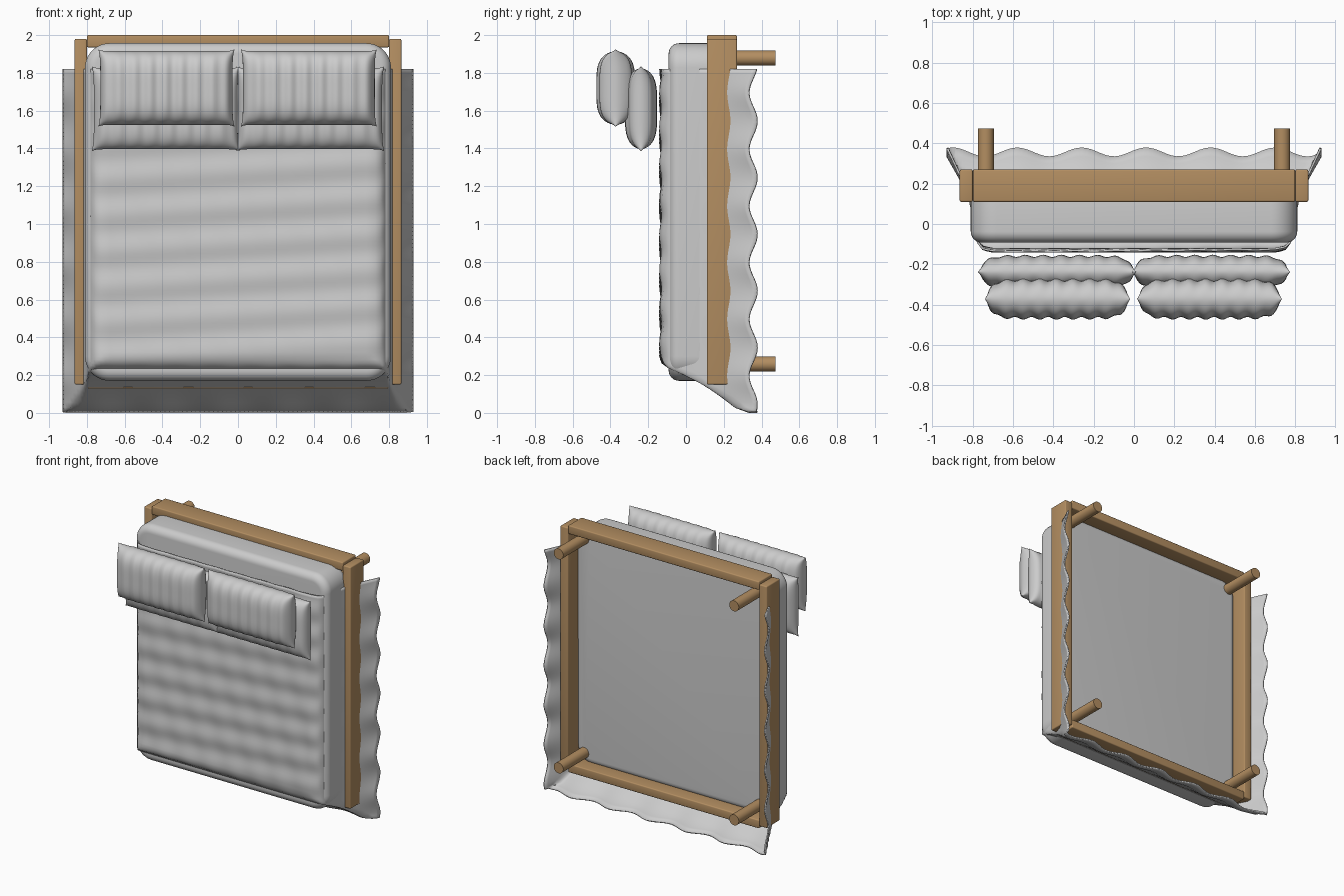
import bpy, bmesh, math
from math import sin, pi

if "Cube" in bpy.data.objects:
    bpy.data.objects.remove(bpy.data.objects["Cube"])

wood = bpy.data.materials.new("wood")
wood.diffuse_color = (0.45, 0.27, 0.12, 1)
wood.use_nodes = True
wood.node_tree.nodes["Principled BSDF"].inputs["Base Color"].default_value = wood.diffuse_color


def finish(name, bm, mat=None, angle=40):
    bmesh.ops.recalc_face_normals(bm, faces=bm.faces)
    me = bpy.data.meshes.new(name)
    bm.to_mesh(me)
    bm.free()
    ob = bpy.data.objects.new(name, me)
    bpy.context.collection.objects.link(ob)
    if mat:
        me.materials.append(mat)
    bpy.ops.object.select_all(action='DESELECT')
    bpy.context.view_layer.objects.active = ob
    ob.select_set(True)
    bpy.ops.object.shade_smooth_by_angle(angle=math.radians(angle))
    return ob


def box_bm(lo, hi):
    bm = bmesh.new()
    bmesh.ops.create_cube(bm, size=1)
    for v in bm.verts:
        v.co = [(a + b) / 2 + c * (b - a) for a, b, c in zip(lo, hi, v.co)]
    return bm


def rail(name, lo, hi):
    bm = box_bm(lo, hi)
    bmesh.ops.bevel(bm, geom=bm.edges[:], offset=0.008, segments=3, profile=0.5, affect='EDGES')
    finish(name, bm, wood)


def grid_faces(bm, rows):
    for a, b in zip(rows, rows[1:]):
        for i in range(len(a) - 1):
            bm.faces.new((a[i], a[i + 1], b[i + 1], b[i]))


# Frame rails
rail("left_rail", (-0.865, 0.11, 0.15), (-0.80, 0.27, 1.98))
rail("right_rail", (0.80, 0.11, 0.15), (0.865, 0.27, 1.98))
rail("head_rail", (-0.80, 0.11, 1.935), (0.80, 0.27, 2.0))
rail("foot_rail", (-0.80, 0.11, 0.13), (0.80, 0.27, 0.195))

# Legs
for side, x in (("left", -0.735), ("right", 0.735)):
    for end, z in (("foot", 0.258), ("head", 1.878)):
        bm = bmesh.new()
        bmesh.ops.create_cone(bm, cap_ends=True, segments=32, radius1=0.04, radius2=0.04, depth=0.325)
        for v in bm.verts:
            v.co = (x + v.co.x, 0.3125 + v.co.z, z + v.co.y)
        finish(f"{side}_{end}_leg", bm, wood)

# Mattress: round the four corners, then soften the two big faces' outlines
bm = box_bm((-0.81, -0.092, 0.17), (0.81, 0.17, 1.957))
corners = [e for e in bm.edges if abs(e.verts[0].co.y - e.verts[1].co.y) > 0.1]
bmesh.ops.bevel(bm, geom=corners, offset=0.13, segments=10, profile=0.5, affect='EDGES')
rims = [e for e in bm.edges if abs(e.verts[0].co.y - e.verts[1].co.y) < 0.01]
bmesh.ops.bevel(bm, geom=rims, offset=0.055, segments=8, profile=0.5, affect='EDGES')
finish("mattress", bm)


def resample(path, counts):
    out = [path[0]]
    for (a, b), (c, d), n in zip(path, path[1:], counts):
        out += [(a + (c - a) * i / n, b + (d - b) * i / n) for i in range(1, n + 1)]
    return out


# Blanket: side and foot drape profiles combined, with waves at the hem
side = resample([(0, -0.132), (0.70, -0.132), (0.75, -0.118), (0.775, -0.09), (0.79, -0.03),
                 (0.80, 0.05), (0.815, 0.12), (0.835, 0.18), (0.87, 0.25), (0.90, 0.31), (0.925, 0.36)],
                [30] + [2] * 9)
across = [(-x, y) for x, y in side[:0:-1]] + side
down = resample([(1.82, -0.13), (0.30, -0.13), (0.265, -0.12), (0.24, -0.09), (0.21, -0.02), (0.165, 0.07),
                 (0.13, 0.13), (0.085, 0.20), (0.03, 0.28), (0.005, 0.36)], [70] + [2] * 8)
bm = bmesh.new()
rows = []
for z, yz in down:
    row = []
    for x, yx in across:
        y = max(yx, yz)
        hem = max(0, (y - 0.08) / 0.28)
        wave = sin(2 * pi * (x + 0.02) / 0.32) if yz > yx else sin(2 * pi * (z + 0.03) / 0.3)
        flat = max(0, min(1, (-0.09 - y) / 0.03))
        y += 0.022 * hem ** 1.5 * wave - 0.004 * hem
        y += 0.005 * flat * (sin(2 * pi * (z - 0.06 * x) / 0.19) + 0.4 * sin(2 * pi * (x + 0.3 * z) / 0.2))
        row.append(bm.verts.new((x, y, z)))
    rows.append(row)
grid_faces(bm, rows)
blanket = finish("blanket", bm, angle=60)
mod = blanket.modifiers.new("thickness", 'SOLIDIFY')
mod.thickness = 0.01
mod.offset = 0


def pillow(name, x0, x1, z0, z1, yc, half, phase):
    # Two puffed sheets meeting in a thin square-cornered seam
    bm = bmesh.new()
    nu, nv = 72, 28
    for s in (-1, 1):
        rows = []
        for j in range(nv + 1):
            v = sin(pi / 2 * (2 * j / nv - 1))
            row = []
            for i in range(nu + 1):
                t = 2 * i / nu - 1
                u = sin(pi / 2 * (0.4 * t + 0.6 * t ** 3))
                puff = (max(0, 1 - abs(u) ** 9) * max(0, 1 - abs(v) ** 4)) ** 0.55
                ripple = 1 + 0.07 * sin(8.5 * pi * u + phase)
                pinch_x = 1 - 0.03 * (1 - abs(v) ** 6)
                pinch_z = 1 - 0.05 * (1 - abs(u) ** 20)
                x = (x0 + x1) / 2 + u * pinch_x * (x1 - x0) / 2
                z = (z0 + z1) / 2 + v * pinch_z * (z1 - z0) / 2
                row.append(bm.verts.new((x, yc + s * half * puff * ripple, z)))
            rows.append(row)
        grid_faces(bm, rows)
    bmesh.ops.remove_doubles(bm, verts=bm.verts, dist=0.0002)
    finish(name, bm, angle=60)


# Pillows: two against the mattress, two leaning on them
pillow("left_rear_pillow", -0.775, 0.01, 1.385, 1.835, -0.238, 0.08, 0)
pillow("right_rear_pillow", -0.01, 0.775, 1.385, 1.835, -0.238, 0.08, 1)
pillow("left_front_pillow", -0.74, -0.018, 1.515, 1.925, -0.372, 0.096, 2)
pillow("right_front_pillow", 0.015, 0.735, 1.515, 1.925, -0.372, 0.096, 3)
